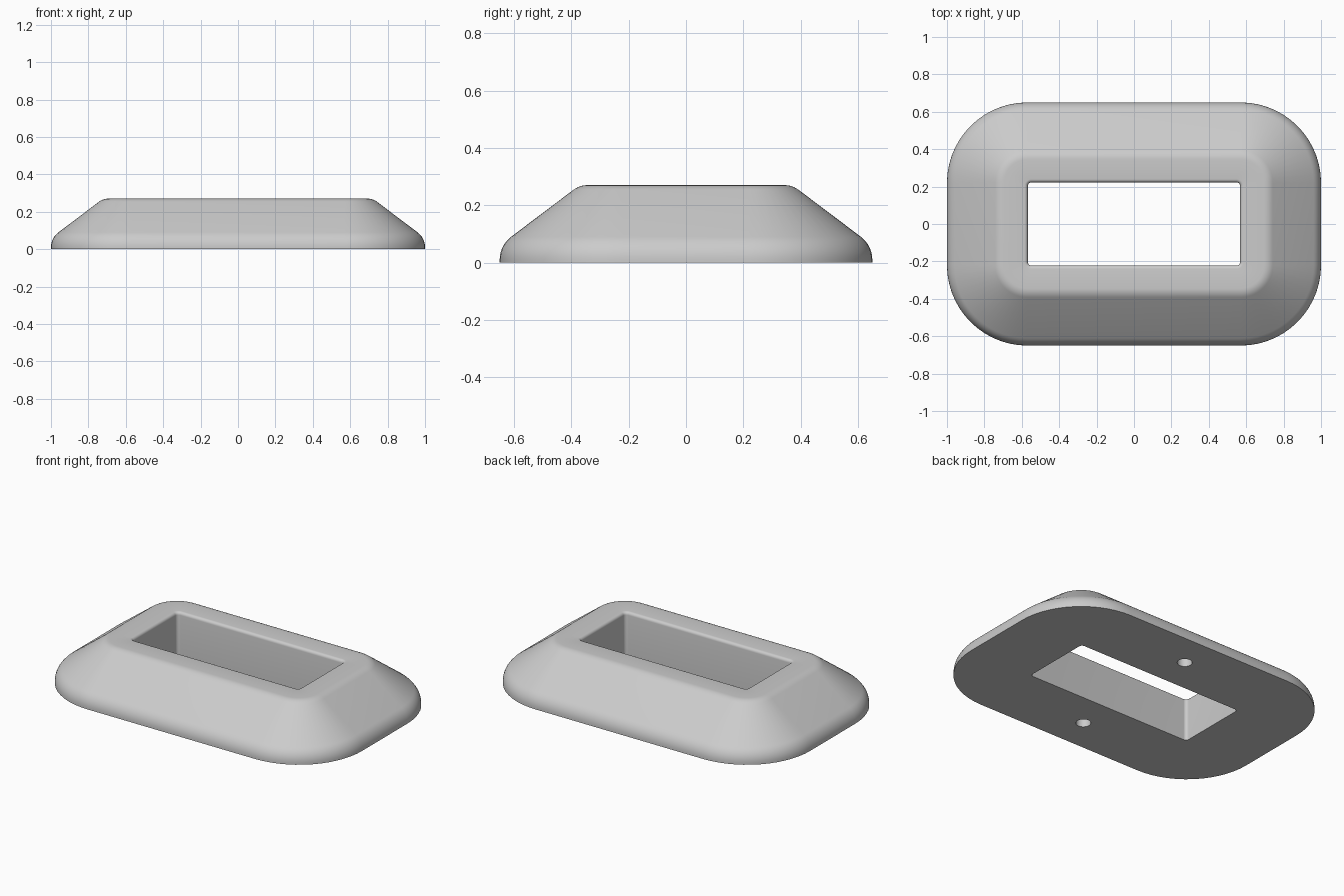
import bpy, bmesh, math

if "Cube" in bpy.data.objects:
    bpy.data.objects.remove(bpy.data.objects["Cube"])

SEG = 14                      # segments per rounded corner
HX, HY, H = 1.0, 0.65, 0.27   # half sizes and height
SLOPE = math.radians(37)

grey = bpy.data.materials.new("plain grey")
grey.diffuse_color = (0.6, 0.6, 0.6, 1)
grey.use_nodes = True
grey.node_tree.nodes["Principled BSDF"].inputs["Base Color"].default_value = grey.diffuse_color


def rounded_rect(hx, hy, r, z):
    """Points of a rounded rectangle at height z."""
    pts = []
    for q, (sx, sy) in enumerate([(1, 1), (-1, 1), (-1, -1), (1, -1)]):
        for i in range(SEG + 1):
            a = math.pi / 2 * (q + i / SEG)
            pts.append((sx * (hx - r) + r * math.cos(a),
                        sy * (hy - r) + r * math.sin(a), z))
    return pts


# outer profile as (inset, height): rounded foot, sloped flank, rounded shoulder
profile = [(0, 0)]
R1, R2, Z1 = 0.10, 0.08, 0.01
turn = math.pi / 2 - SLOPE
for i in range(9):
    t = turn * i / 8
    profile.append((R1 - R1 * math.cos(t), Z1 + R1 * math.sin(t)))
foot_in, foot_z = profile[-1]
shoulder_z = H - R2 + R2 * math.sin(turn)
centre = foot_in + (shoulder_z - foot_z) / math.tan(SLOPE) + R2 * math.cos(turn)
for i in range(7):
    t = turn + SLOPE * i / 6
    profile.append((centre - R2 * math.cos(t), H - R2 + R2 * math.sin(t)))
rings = [rounded_rect(HX - d, HY - d, 0.43 - d, z) for d, z in profile]

# window opening: small rounded lip, then straight walls down to the base
LIP = 0.018
for i in range(6):
    t = math.pi / 2 * i / 5
    d = LIP * (1 - math.sin(t))
    rings.append(rounded_rect(0.568 + d, 0.222 + d, 0.02 + d, H - LIP + LIP * math.cos(t)))
rings.append(rounded_rect(0.568, 0.222, 0.02, 0))

# loft all rings into one closed frame
bm = bmesh.new()
loops = [[bm.verts.new(p) for p in ring] for ring in rings]
n = len(loops[0])
for k, a in enumerate(loops):
    b = loops[(k + 1) % len(loops)]
    for i in range(n):
        j = (i + 1) % n
        bm.faces.new((a[i], a[j], b[j], b[i]))
bmesh.ops.recalc_face_normals(bm, faces=bm.faces)
mesh = bpy.data.meshes.new("bezel_frame")
bm.to_mesh(mesh)
bm.free()
frame = bpy.data.objects.new("bezel_frame", mesh)
bpy.context.collection.objects.link(frame)
mesh.materials.append(grey)
bpy.context.view_layer.objects.active = frame

# two blind screw holes in the underside
for side in (-1, 1):
    bpy.ops.mesh.primitive_cylinder_add(vertices=32, radius=0.042, depth=0.24,
                                        location=(0, side * 0.44, 0))
    cutter = bpy.context.object
    cutter.name = "screw_hole_cutter"
    cutter.hide_render = True
    cutter.data.materials.append(grey)
    mod = frame.modifiers.new("screw_hole", 'BOOLEAN')
    mod.operation = 'DIFFERENCE'
    mod.solver = 'EXACT'
    mod.object = cutter
    bpy.context.view_layer.objects.active = frame
    bpy.ops.object.modifier_apply(modifier=mod.name)
    bpy.data.objects.remove(cutter)

# smooth shading with crisp base and hole edges
bpy.ops.object.select_all(action='DESELECT')
frame.select_set(True)
bpy.context.view_layer.objects.active = frame
bpy.ops.object.shade_smooth_by_angle(angle=math.radians(30))
